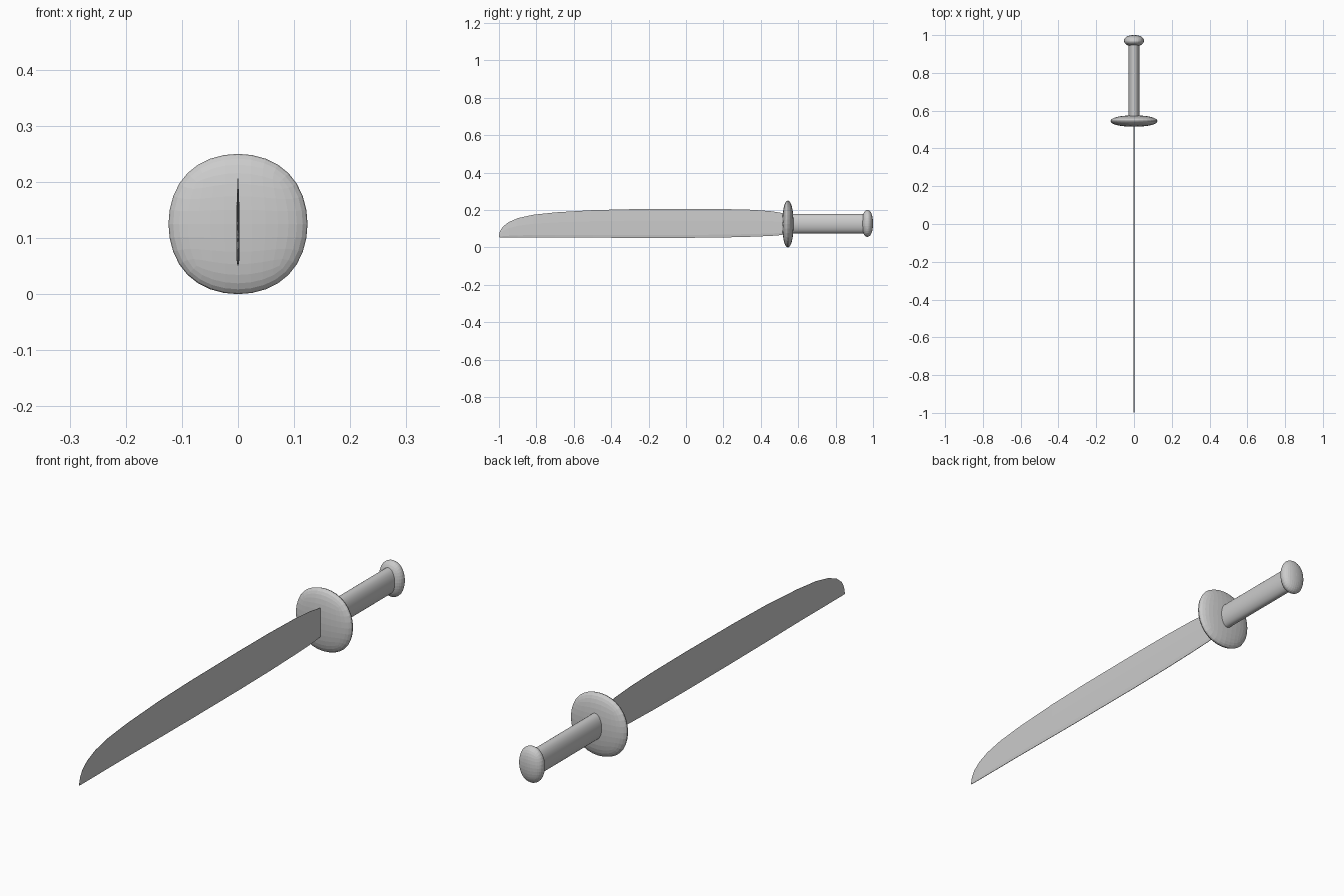
import bpy, bmesh, math
from mathutils import Vector

cube = bpy.data.objects.get("Cube")
if cube:
    bpy.data.objects.remove(cube, do_unlink=True)

STEEL = (0.6, 0.6, 0.6, 1.0)
steel = bpy.data.materials.new("plain grey")
steel.use_nodes = True
steel.diffuse_color = STEEL
steel.node_tree.nodes["Principled BSDF"].inputs["Base Color"].default_value = STEEL

MID_Z = 0.125


def add_object(name, bm):
    bmesh.ops.recalc_face_normals(bm, faces=bm.faces)
    mesh = bpy.data.meshes.new(name)
    bm.to_mesh(mesh)
    bm.free()
    mesh.materials.append(steel)
    obj = bpy.data.objects.new(name, mesh)
    bpy.context.collection.objects.link(obj)
    return obj


def rounded_block(name, y, z, size):
    """Cube subdivided into a soft pebble that fills the given size."""
    bm = bmesh.new()
    bmesh.ops.create_cube(bm, size=2)
    obj = add_object(name, bm)
    sub = obj.modifiers.new("Rounding", "SUBSURF")
    sub.levels = sub.render_levels = 3
    bpy.context.view_layer.update()
    rounded = obj.evaluated_get(bpy.context.evaluated_depsgraph_get())
    reach = max(v.co.x for v in rounded.data.vertices)
    for v in obj.data.vertices:
        v.co = Vector(c * s / (2 * reach) for c, s in zip(v.co, size))
    obj.location = (0, y, z)
    return obj


# Guard and pommel
rounded_block("guard", 0.545, MID_Z, (0.248, 0.06, 0.25))
rounded_block("pommel", 0.97, 0.128, (0.105, 0.06, 0.144))

# Oval grip
bm = bmesh.new()
bmesh.ops.create_cone(bm, cap_ends=True, segments=32, radius1=1, radius2=1, depth=1)
for v in bm.verts:
    x, up, along = v.co
    v.co = (x * 0.03, 0.755 + along * 0.40, 0.127 + up * 0.052)
grip = add_object("grip", bm)
for face in grip.data.polygons:
    face.use_smooth = len(face.vertices) == 4

# Blade stations from tip to guard: y, lower edge, upper edge
stations = [
    (-1.0, 0.055, 0.062), (-0.995, 0.054, 0.085), (-0.98, 0.054, 0.110),
    (-0.95, 0.054, 0.134), (-0.90, 0.054, 0.156), (-0.82, 0.054, 0.174),
    (-0.70, 0.054, 0.187), (-0.50, 0.052, 0.199), (-0.30, 0.051, 0.204),
    (0.0, 0.051, 0.206), (0.20, 0.053, 0.205), (0.35, 0.057, 0.201),
    (0.45, 0.061, 0.194), (0.50, 0.065, 0.186), (0.54, 0.071, 0.178),
]
# Cross-section: height fraction, half thickness
section = [(0, 0.001), (0.1, 0.003), (0.6, 0.003), (1, 0.0006)]
outline = [(f, t) for f, t in section] + [(f, -t) for f, t in reversed(section)]

bm = bmesh.new()
rings = []
for i, (y, low, high) in enumerate(stations):
    thin = min(1, 0.3 + 0.25 * i)
    rings.append([bm.verts.new((t * thin, y, low + (high - low) * f)) for f, t in outline])
for a, b in zip(rings, rings[1:]):
    for k in range(len(outline)):
        n = (k + 1) % len(outline)
        bm.faces.new((a[k], a[n], b[n], b[k]))
bm.faces.new(rings[0])
bm.faces.new(rings[-1])
add_object("blade", bm)
